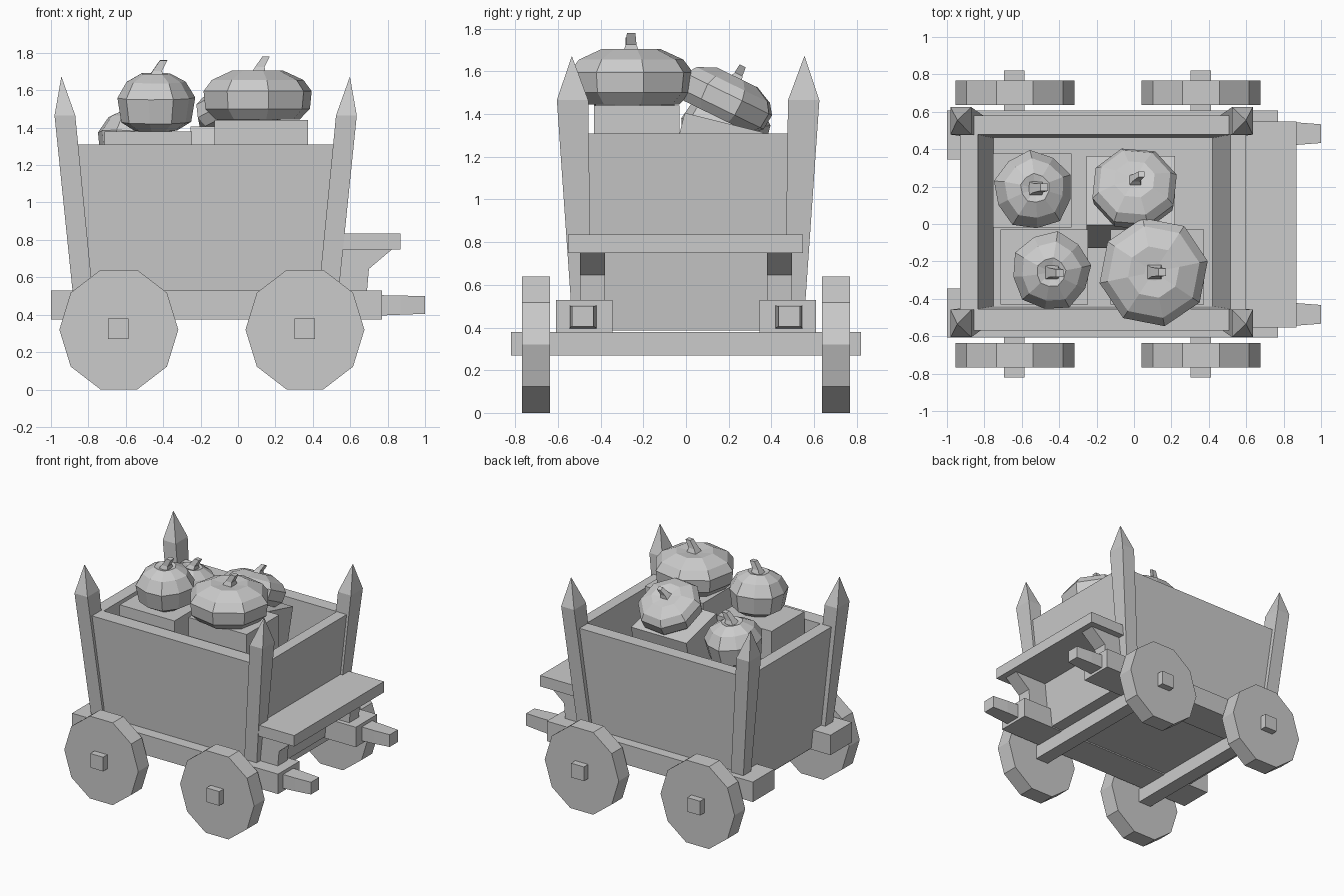
import bpy, bmesh, math
from mathutils import Vector, Matrix

if "Cube" in bpy.data.objects:
    bpy.data.objects.remove(bpy.data.objects["Cube"])

grey = bpy.data.materials.new("plain_grey")
grey.use_nodes = True
tone = (0.6, 0.6, 0.6, 1)
grey.diffuse_color = tone
grey.node_tree.nodes["Principled BSDF"].inputs["Base Color"].default_value = tone


def loft(name, rings, matrix=Matrix()):
    """Skin equal-length point rings into a closed solid."""
    bm = bmesh.new()
    loops = [[bm.verts.new(matrix @ Vector(p)) for p in ring] for ring in rings]
    for a, b in zip(loops, loops[1:]):
        for i in range(len(a)):
            j = (i + 1) % len(a)
            bm.faces.new((a[i], a[j], b[j], b[i]))
    bm.faces.new(loops[0])
    bm.faces.new(loops[-1])
    bmesh.ops.recalc_face_normals(bm, faces=bm.faces)
    mesh = bpy.data.meshes.new(name)
    bm.to_mesh(mesh)
    bm.free()
    mesh.materials.append(grey)
    obj = bpy.data.objects.new(name, mesh)
    bpy.context.collection.objects.link(obj)
    return obj


def rect(x0, x1, y0, y1, z):
    return [(x0, y0, z), (x1, y0, z), (x1, y1, z), (x0, y1, z)]


def box(name, x, y, z, matrix=Matrix()):
    return loft(name, [rect(*x, *y, z[0]), rect(*x, *y, z[1])], matrix)


def extrude_y(name, outline, y0, y1):
    return loft(name, [[(x, y, z) for x, z in outline] for y in (y0, y1)])


# Flared open body: outside up to the rim, then down inside to the floor
loft("cart_body", [
    rect(-0.835, 0.505, -0.51, 0.52, 0.385),
    rect(-0.93, 0.60, -0.57, 0.58, 1.31),
    rect(-0.835, 0.515, -0.455, 0.478, 1.31),
    rect(-0.75, 0.42, -0.44, 0.46, 0.53)])

# Pointed corner posts leaning outwards
for sx, side in ((-1, "rear"), (1, "front")):
    for sy in (-1, 1):
        def corner(inner, outer, y_in, y_out, z):
            cx, cy = -0.173, 0.01
            return rect(cx + sx * inner, cx + sx * outer,
                        cy + sy * y_in, cy + sy * y_out, z)
        loft(side + "_corner_post", [
            corner(0.605, 0.712, 0.455, 0.55, 0.53),
            corner(0.697, 0.808, 0.468, 0.615, 1.465),
            corner(0.770, 0.772, 0.544, 0.546, 1.67)])

# Running gear, mirrored across the cart
for s in (-1, 1):
    box("chassis_rail", (-1.0, 0.77), sorted((s * 0.345, s * 0.608)), (0.375, 0.53))
    y = s * 0.483
    loft("pull_shaft", [
        [(x, y - w, z0), (x, y + w, z0), (x, y + w, z1), (x, y - w, z1)]
        for x, w, z0, z1 in ((0.74, 0.064, 0.395, 0.505), (0.87, 0.060, 0.40, 0.502),
                             (1.0, 0.050, 0.405, 0.50))])
    extrude_y("bench_bracket", [(0.48, 0.53), (0.69, 0.53), (0.70, 0.645),
                                (0.83, 0.755), (0.48, 0.755)], s * 0.38, s * 0.497)
    for x in (-0.637, 0.358):
        outline = [(x + 0.318 * math.cos(i * math.tau / 10),
                    0.32 + 0.336 * math.sin(i * math.tau / 10)) for i in range(10)]
        extrude_y("wheel", outline, s * 0.637, s * 0.768)
for x in (-0.64, 0.358):
    box("axle", (x - 0.055, x + 0.055), (-0.82, 0.82), (0.27, 0.38))
box("bench_seat", (0.53, 0.87), (-0.553, 0.548), (0.75, 0.835))

# Crates inside the body, one of them tipped
box("rear_left_crate", (-0.755, -0.335), (-0.02, 0.378), (0.53, 1.15))
box("rear_right_crate", (-0.715, -0.245), (-0.43, -0.03), (0.53, 1.38))
box("front_right_crate", (-0.125, 0.375), (-0.43, -0.03), (0.53, 1.44))
tip = Matrix.Translation((-0.018, 0.178, 1.36)) @ Matrix.Rotation(math.radians(-14), 4, "X")
box("tipped_crate", (-0.237, 0.237), (-0.19, 0.19), (-0.5, 0.0), tip)

# Squash profiles as (radius, height) from base to crown
FLAT = [(0.23, 0), (0.285, 0.055), (0.295, 0.15), (0.25, 0.21), (0.14, 0.26), (0.05, 0.25)]
TALL = [(0.12, 0), (0.195, 0.045), (0.217, 0.175), (0.165, 0.26), (0.08, 0.305), (0.03, 0.29)]


def pumpkin(name, profile, sides, base, tilt_x=0, tilt_y=0, scale=1, turn=0.0, rib=0.0):
    place = (Matrix.Translation(base) @ Matrix.Rotation(math.radians(tilt_x), 4, "X")
             @ Matrix.Rotation(math.radians(tilt_y), 4, "Y") @ Matrix.Scale(scale, 4))
    rings = []
    for r, z in profile:
        rings.append([])
        for i in range(sides):
            a = turn + i * math.tau / sides
            k = r * (1 - rib * (i % 2))
            rings[-1].append((k * math.cos(a), k * math.sin(a), z))
    loft(name, rings, place)
    # Bent square stem
    top = profile[-1][1]
    loft(name + "_stem", [
        rect(dx - w, dx + w, -w, w, top + dz)
        for dx, w, dz in ((0, 0.045, -0.02), (0.012, 0.025, 0.03), (0.045, 0.02, 0.085))], place)


pumpkin("wide_pumpkin", FLAT, 8, (0.105, -0.257, 1.445), turn=0.2)
pumpkin("tipped_pumpkin", FLAT, 8, (0.003, 0.148, 1.385), tilt_x=-26, scale=0.8, turn=0.3)
pumpkin("round_pumpkin", TALL, 10, (-0.443, -0.243, 1.385), tilt_x=3, turn=0.15, rib=0.06)
pumpkin("rear_pumpkin", TALL, 10, (-0.55, 0.165, 1.19), tilt_x=-5, tilt_y=4, turn=0.4, rib=0.06)
